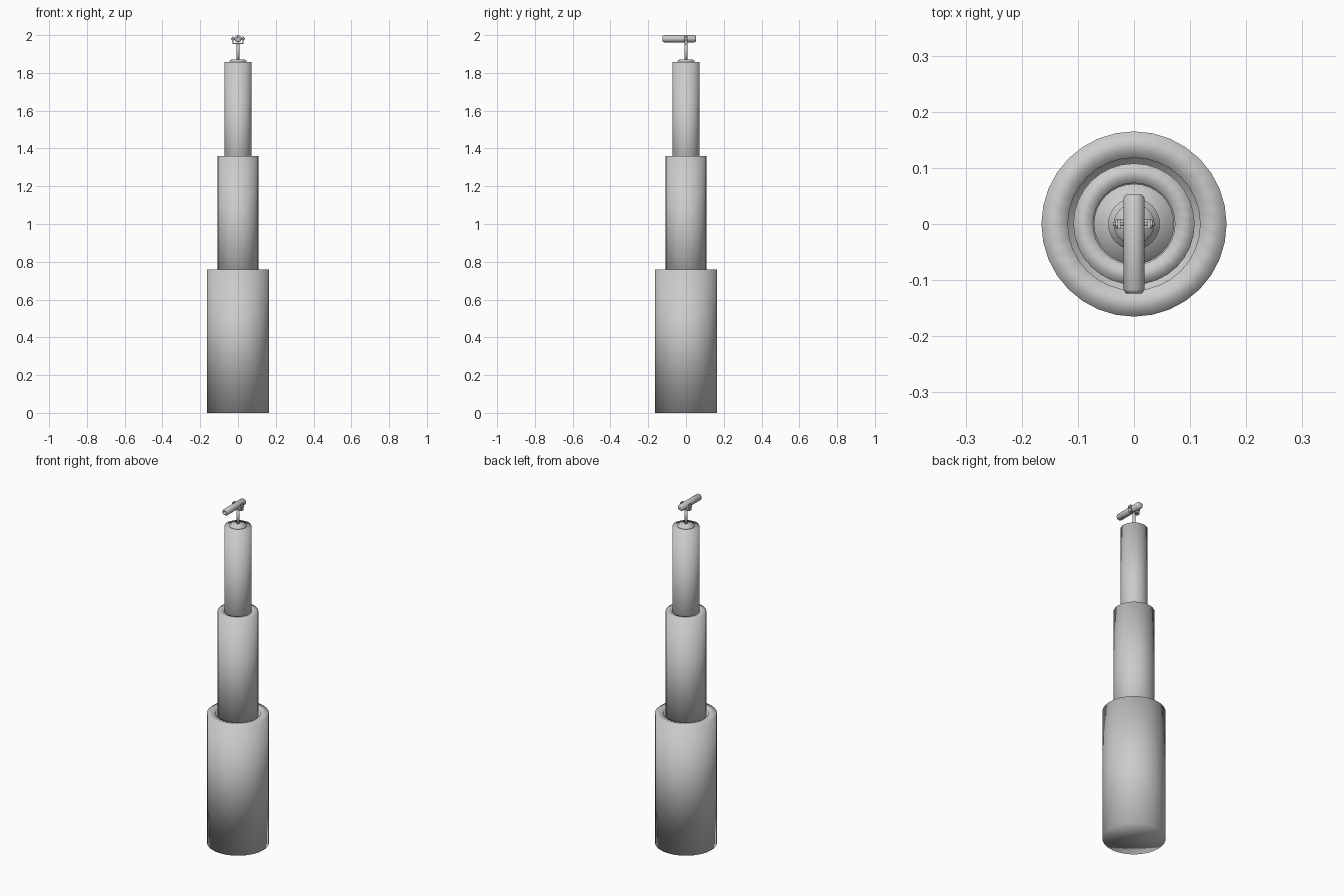
import bpy, bmesh, math
from mathutils import Matrix

if "Cube" in bpy.data.objects:
    bpy.data.objects.remove(bpy.data.objects["Cube"])

grey = bpy.data.materials.new("plain_grey")
grey.diffuse_color = (0.6, 0.6, 0.6, 1)
grey.use_nodes = True
grey.node_tree.nodes["Principled BSDF"].inputs["Base Color"].default_value = grey.diffuse_color


def lathe(name, profile, segments, matrix=Matrix()):
    """Spin an (r, z) profile about z; r = 0 ends become closed poles."""
    bm = bmesh.new()
    verts = [bm.verts.new((r, 0, z)) for r, z in profile]
    edges = [bm.edges.new(pair) for pair in zip(verts, verts[1:])]
    bmesh.ops.spin(bm, geom=verts + edges, cent=(0, 0, 0), axis=(0, 0, 1),
                   angle=math.tau, steps=segments)
    bmesh.ops.remove_doubles(bm, verts=bm.verts, dist=1e-5)
    bmesh.ops.recalc_face_normals(bm, faces=bm.faces)
    return finish(name, bm, matrix)


def finish(name, bm, matrix=Matrix(), smooth=True):
    bm.transform(matrix)
    mesh = bpy.data.meshes.new(name)
    for f in bm.faces:
        f.smooth = smooth
    bm.to_mesh(mesh)
    bm.free()
    mesh.materials.append(grey)
    ob = bpy.data.objects.new(name, mesh)
    bpy.context.collection.objects.link(ob)
    return ob


def box(name, size, loc):
    bm = bmesh.new()
    bmesh.ops.create_cube(bm, size=1)
    m = Matrix.Translation(loc) @ Matrix.Diagonal((*size, 1))
    return finish(name, bm, m, smooth=False)


# Telescoping mast sections: outer radius, bore radius, bottom, top
for name, r, bore, z0, z1 in (("lower_tube", 0.165, 0.118, 0.0, 0.76),
                              ("middle_tube", 0.108, 0.073, 0.60, 1.36)):
    lathe(name, [(0, z0), (r, z0), (r, z1), (bore, z1), (bore, z0 + 0.03), (0, z0 + 0.03)], 32)
lathe("upper_tube", [(0, 1.10), (0.0715, 1.10), (0.0715, 1.857), (0, 1.857)], 32)

# Stepped mounting flange and thin post
lathe("flange", [(0, 1.855), (0.046, 1.855), (0.046, 1.864), (0.036, 1.866),
                 (0.036, 1.872), (0, 1.872)], 32)
lathe("post", [(0, 1.865), (0.009, 1.865), (0.009, 1.956), (0, 1.956)], 16)

# Fork cradling the head, with pivot bolts on both sides
box("fork_base", (0.058, 0.018, 0.006), (0, 0, 1.956))
for side, s in (("left", -1), ("right", 1)):
    box(f"fork_arm_{side}", (0.006, 0.018, 0.038), (s * 0.026, 0, 1.973))
    pivot = Matrix.Translation((0, 0, 1.981)) @ Matrix.Rotation(s * math.pi / 2, 4, 'Y')
    lathe(f"pivot_pin_{side}", [(0, 0.012), (0.004, 0.012), (0.004, 0.037), (0, 0.037)], 12, pivot)
    lathe(f"pivot_bolt_{side}", [(0, 0.028), (0.009, 0.028), (0.009, 0.033), (0, 0.033)], 6, pivot)

# Horizontal cylindrical head with chamfered ends, pointing forward
along_y = Matrix.Translation((0, 0, 1.981)) @ Matrix.Rotation(math.pi / 2, 4, 'X')
lathe("head", [(0, -0.053), (0.014, -0.053), (0.019, -0.046), (0.019, 0.117),
               (0.014, 0.124), (0.009, 0.124), (0.009, 0.118), (0, 0.118)], 24, along_y)
